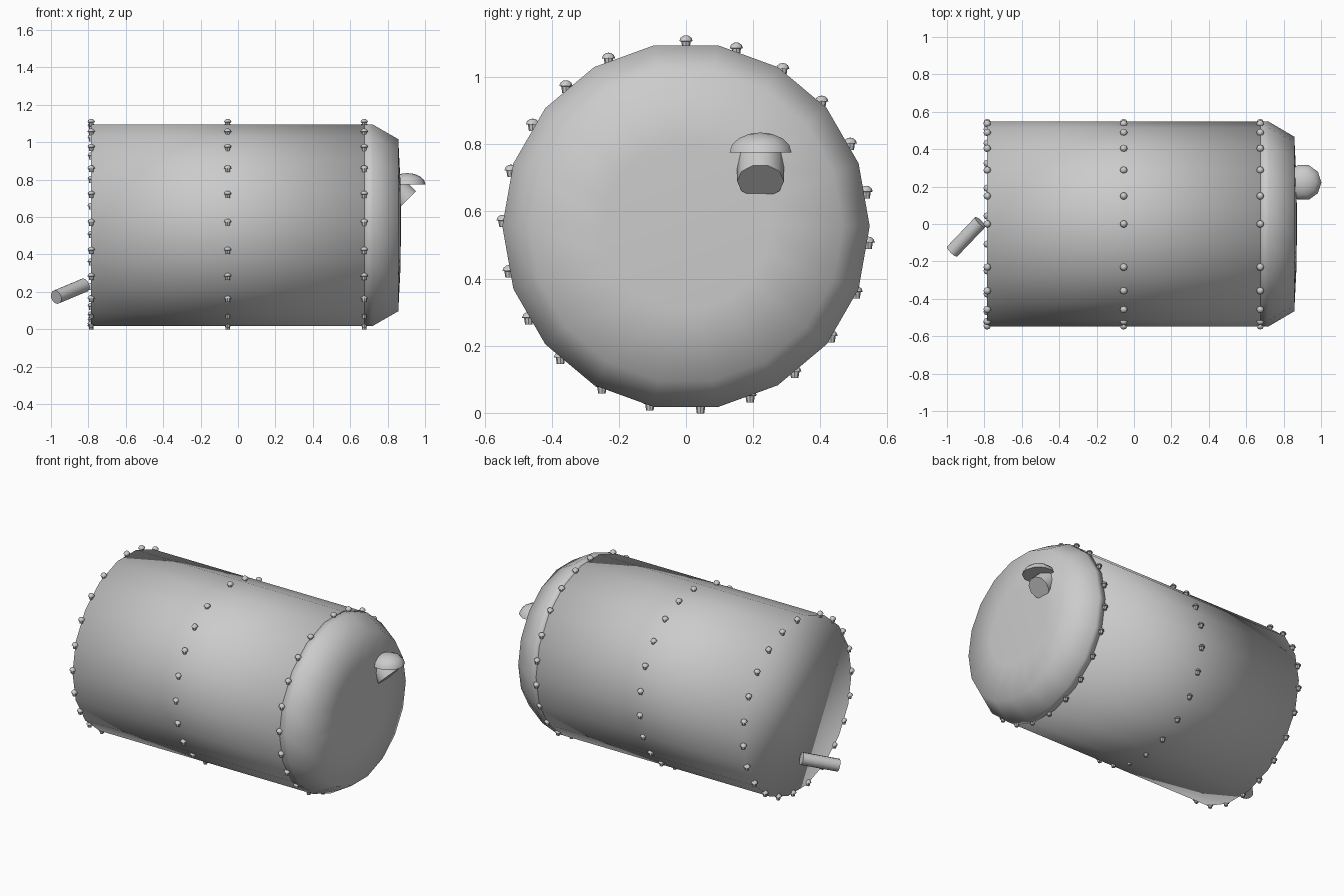
import bpy, math
from mathutils import Vector, Matrix

cube = bpy.data.objects.get("Cube")
if cube:
    bpy.data.objects.remove(cube, do_unlink=True)

AXIS_Z = 0.556
RADIUS = 0.547
SIDES = 18

steel = bpy.data.materials.new("grey_steel")
steel.use_nodes = True
steel.diffuse_color = (0.6, 0.6, 0.6, 1)
steel.node_tree.nodes["Principled BSDF"].inputs["Base Color"].default_value = (0.6, 0.6, 0.6, 1)


def lathe_mesh(name, profile, sides):
    """Revolve (radius, height) points around z; the ends are closed."""
    verts, faces, rings = [], [], []
    for r, h in profile:
        count = sides if r > 0 else 1
        rings.append([len(verts) + i for i in range(count)])
        for i in range(count):
            a = math.tau * i / sides
            verts.append((r * math.cos(a), r * math.sin(a), h))
    for low, high in zip(rings, rings[1:]):
        for i in range(sides):
            j = (i + 1) % sides
            if len(high) == 1:
                faces.append((low[i], low[j], high[0]))
            else:
                faces.append((low[i], low[j], high[j], high[i]))
    faces.append(rings[0][::-1])
    if len(rings[-1]) > 1:
        faces.append(rings[-1])
    mesh = bpy.data.meshes.new(name)
    mesh.from_pydata(verts, [], faces)
    mesh.materials.append(steel)
    mesh.shade_smooth()
    return mesh


def place(name, mesh, matrix):
    obj = bpy.data.objects.new(name, mesh)
    bpy.context.collection.objects.link(obj)
    obj.matrix_world = matrix
    return obj


def sharpen(obj, degrees=40):
    bpy.ops.object.select_all(action='DESELECT')
    obj.select_set(True)
    bpy.context.view_layer.objects.active = obj
    bpy.ops.object.shade_smooth_by_angle(angle=math.radians(degrees))


# Tank parts lie along x, with a polygon corner pointing to +y
lying = Matrix.Translation((0, 0, AXIS_Z)) @ Matrix(
    ((0, 0, 1, 0), (1, 0, 0, 0), (0, 1, 0, 0), (0, 0, 0, 1)))

# Drum and the bevelled end head
place("drum", lathe_mesh("drum", [(RADIUS, -0.785), (RADIUS, 0.675)], SIDES), lying)
head = [(RADIUS, 0.675), (RADIUS, 0.72), (0.467, 0.857), (0.25, 0.868), (0, 0.872)]
place("end_head", lathe_mesh("end_head", head, SIDES), lying)

# Three rings of upright mushroom rivets
rivet = lathe_mesh("rivet", [(0.011, -0.014), (0.014, 0.005), (0.02, 0.006),
                             (0.016, 0.016), (0.008, 0.022), (0, 0.023)], 8)
for ring, x in enumerate((-0.785, -0.055, 0.675)):
    for i in range(22):
        a = math.radians(15.95 * i)
        spot = (x, 0.545 * math.sin(a), AXIS_Z + 0.545 * math.cos(a))
        sharpen(place(f"rivet_{ring + 1}_{i + 1}", rivet, Matrix.Translation(spot)))

# Lamp: hood above a barrel that points outward and down
hood = [(0.097 * math.cos(t), 0.06 * math.sin(t))
        for t in (math.radians(d) for d in (0, 22, 45, 68))] + [(0, 0.06)]
sharpen(place("lamp_hood", lathe_mesh("lamp_hood", hood, 10),
              Matrix.Translation((0.905, 0.222, 0.775))))


def rod(name, start, end, radius, sides):
    start, end = Vector(start), Vector(end)
    axis = end - start
    turn = axis.to_track_quat('Z', 'Y').to_matrix().to_4x4()
    mesh = lathe_mesh(name, [(radius, 0), (radius, axis.length)], sides)
    sharpen(place(name, mesh, Matrix.Translation(start) @ turn), 50)


rod("lamp_barrel", (0.815, 0.222, 0.78), (0.905, 0.222, 0.69), 0.07, 10)

# Slanted outlet pipe at the flat end
rod("outlet_pipe", (-0.822, 0.01, 0.235), (-0.972, -0.147, 0.172), 0.038, 12)
